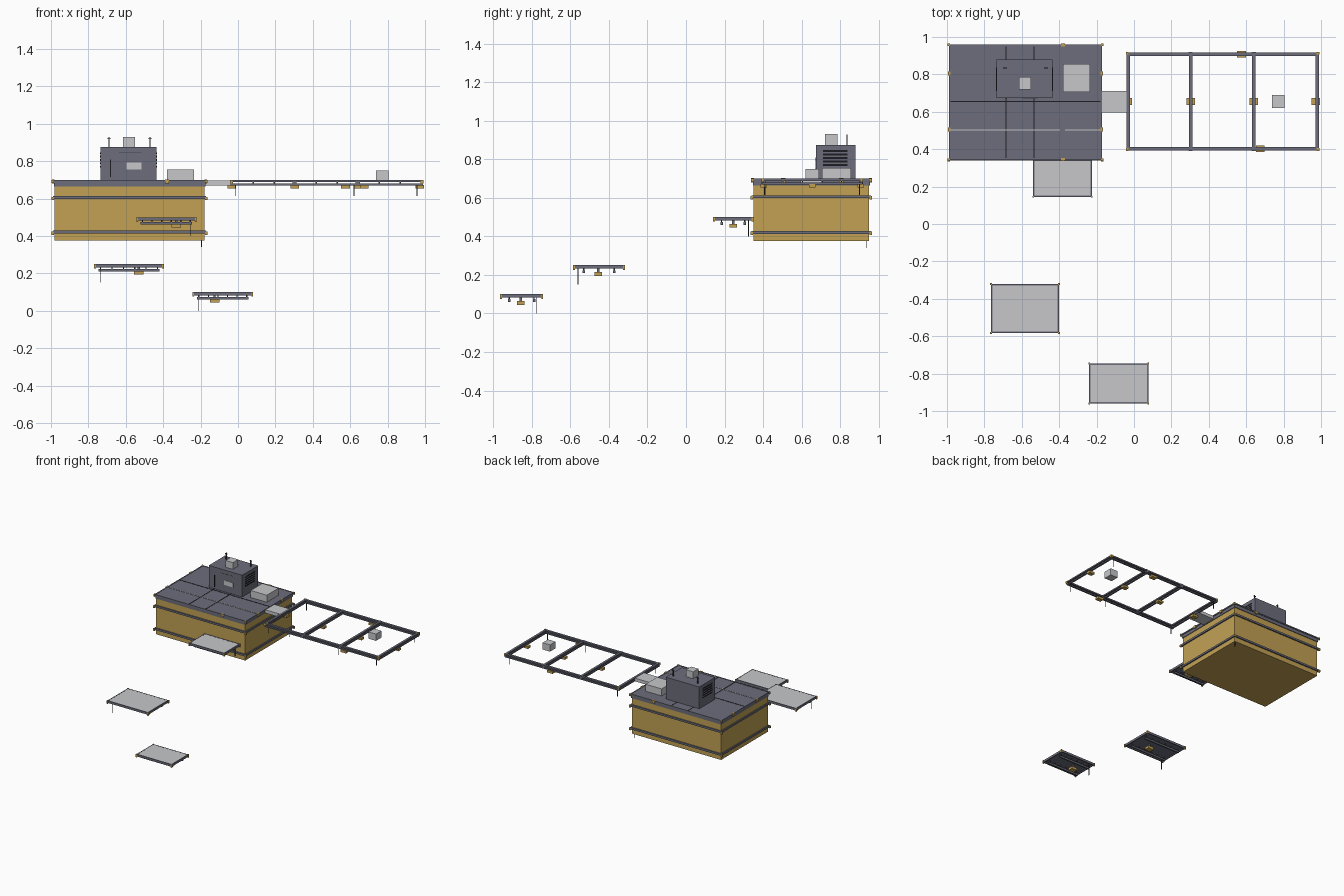
import bpy, bmesh
from mathutils import Vector


def material(name, rgb):
    m = bpy.data.materials.new(name)
    m.diffuse_color = (*rgb, 1)
    return m


OCHRE = material("ochre", (0.54, 0.355, 0.088))
SLATE = material("slate", (0.15, 0.153, 0.198))
DARK = material("dark steel", (0.05, 0.052, 0.065))
GREY = material("light grey", (0.57, 0.575, 0.595))
BLACK = material("black", (0.012, 0.012, 0.016))


def boxes(name, mat, items):
    """One object from boxes given as (x0, x1, y0, y1, z0, z1)."""
    bm = bmesh.new()
    for x0, x1, y0, y1, z0, z1 in items:
        r = bmesh.ops.create_cube(bm, size=1)
        bmesh.ops.scale(bm, vec=(x1 - x0, y1 - y0, z1 - z0), verts=r["verts"])
        bmesh.ops.translate(bm, verts=r["verts"],
                            vec=Vector((x0 + x1, y0 + y1, z0 + z1)) / 2)
    me = bpy.data.meshes.new(name)
    bm.to_mesh(me)
    bm.free()
    me.materials.append(mat)
    ob = bpy.data.objects.new(name, me)
    bpy.context.collection.objects.link(ob)
    return ob


def around(x, y, z0, z1, sx, sy=None):
    sy = sx if sy is None else sy
    return (x - sx / 2, x + sx / 2, y - sy / 2, y + sy / 2, z0, z1)


def ring(x0, x1, y0, y1, z0, z1, w):
    """Four beams forming a rectangular frame."""
    return [(x0, x1, y0, y0 + w, z0, z1), (x0, x1, y1 - w, y1, z0, z1),
            (x0, x0 + w, y0 + w, y1 - w, z0, z1),
            (x1 - w, x1, y0 + w, y1 - w, z0, z1)]


def corners(x0, x1, y0, y1, z0, z1, s):
    return [around(x, y, z0, z1, s) for x in (x0, x1) for y in (y0, y1)]


# Main hull with wrapping bands
boxes("hull", OCHRE, [(-0.98, -0.18, 0.35, 0.95, 0.375, 0.67)])
for label, z in (("lower", 0.42), ("upper", 0.605)):
    boxes(label + "_band", SLATE, ring(-0.99, -0.17, 0.34, 0.96, z - 0.007, z + 0.008, 0.014))
    boxes(label + "_band_corners", OCHRE,
          corners(-0.991, -0.169, 0.341, 0.959, z - 0.014, z + 0.004, 0.013))
boxes("hull_probe", DARK, [around(-0.195, 0.935, 0.34, 0.38, 0.004)])

# Roof slab, edging, seams and fittings
boxes("roof", SLATE, [(-0.985, -0.175, 0.347, 0.955, 0.665, 0.698)])
boxes("roof_edging", SLATE, ring(-0.99, -0.17, 0.342, 0.96, 0.69, 0.7, 0.008))
boxes("roof_corners", OCHRE, corners(-0.99, -0.17, 0.343, 0.959, 0.682, 0.7005, 0.012))
boxes("roof_seams", BLACK, [(x - 0.002, x + 0.002, 0.352, 0.95, 0.697, 0.7) for x in (-0.685, -0.535)]
      + [(-0.98, -0.18, 0.653, 0.657, 0.697, 0.7)])
boxes("roof_light_strip", GREY, [(-0.98, -0.395, 0.499, 0.504, 0.697, 0.7005),
                                 (-0.37, -0.18, 0.499, 0.504, 0.697, 0.7005)])
boxes("roof_fittings", OCHRE,
      [around(x, y, 0.68, 0.702, 0.014, 0.022) for x in (-0.988, -0.172) for y in (0.505, 0.805)]
      + [around(-0.38, y, 0.68, 0.702, 0.022, 0.014) for y in (0.345, 0.957)])

# Cabin with front panel, louvres on both sides and masts
boxes("cabin", SLATE, [(-0.735, -0.435, 0.675, 0.88, 0.698, 0.875)])
boxes("cabin_panel", GREY, [(-0.595, -0.515, 0.672, 0.676, 0.755, 0.792)])
boxes("cabin_handle", BLACK, [(-0.684, -0.68, 0.672, 0.676, 0.715, 0.81)])
boxes("cabin_front_seam", DARK, [(-0.635, -0.515, 0.674, 0.676, 0.843, 0.845)])
for label, x in (("left", -0.735), ("right", -0.435)):
    boxes(label + "_louvres", BLACK,
          [(x - 0.0015, x + 0.0015, 0.712, 0.838, 0.766 + i * 0.018, 0.775 + i * 0.018)
           for i in range(5)])
boxes("cabin_top_box", GREY, [(-0.615, -0.55, 0.72, 0.787, 0.875, 0.93)])
boxes("masts", DARK, [around(x, 0.835, 0.87, 0.928, 0.006) for x in (-0.69, -0.47)]
      + [around(x, 0.835, 0.918, 0.922, 0.02, 0.006) for x in (-0.69, -0.47)])

# Roof crate and gangway
boxes("roof_crate", GREY, [(-0.38, -0.235, 0.705, 0.855, 0.698, 0.755)])
boxes("gangway", GREY, [(-0.18, -0.03, 0.595, 0.71, 0.67, 0.696)])

# Open boom frame: two chords joined by stubs, with cross beams
CROSS = (-0.031, 0.303, 0.64, 0.979)
for label, z0, z1, w in (("upper", 0.688, 0.699, 0.018), ("lower", 0.67, 0.68, 0.014)):
    boxes("boom_%s_chord" % label, SLATE,
          [(-0.04, 0.988, y - w / 2, y + w / 2, z0, z1) for y in (0.402, 0.908)]
          + [(x - w / 2, x + w / 2, 0.402 + w / 2, 0.908 - w / 2, z0, z1) for x in CROSS])
boxes("boom_stubs", DARK,
      [around(-0.03 + i * 1.009 / 9, y, 0.679, 0.689, 0.007) for i in range(10) for y in (0.402, 0.908)]
      + [around(x, 0.402 + i * 0.1012, 0.679, 0.689, 0.007) for x in CROSS for i in range(1, 5)])
boxes("boom_joints", SLATE, [around(x, y, 0.672, 0.7, 0.022) for x in CROSS[1:3] for y in (0.402, 0.908)])
boxes("boom_end_fittings", OCHRE,
      corners(-0.036, 0.984, 0.398, 0.912, 0.681, 0.7005, 0.014))
boxes("boom_pads", OCHRE,
      [around(x, 0.655, 0.654, 0.672, 0.045, 0.035)
       for x in (-0.033, 0.303, 0.64, 0.971)]
      + [around(x, y, 0.654, 0.672, 0.048, 0.035) for x, y in ((0.575, 0.907), (0.675, 0.403))])
boxes("boom_hangers", DARK, [around(x, y, 0.615, 0.675, 0.004)
                             for x, y in ((-0.015, 0.41), (-0.015, 0.9), (0.62, 0.407),
                                          (0.957, 0.41), (0.957, 0.9))])
boxes("boom_crate", GREY, [(0.738, 0.805, 0.62, 0.69, 0.695, 0.75)])


# Platforms with grey deck plate, joists, pad and hanging leg
def platform(name, x0, x1, y0, y1, top, pad, leg):
    boxes(name + "_frame", SLATE, ring(x0, x1, y0, y1, top - 0.018, top, 0.008))
    boxes(name + "_corners", OCHRE,
          corners(x0 + 0.001, x1 - 0.001, y0 + 0.001, y1 - 0.001, top - 0.024, top + 0.0005, 0.01))
    boxes(name + "_underdeck", SLATE, [(x0 + 0.007, x1 - 0.007, y0 + 0.007, y1 - 0.007, top - 0.01, top - 0.004)])
    boxes(name + "_deck_plate", GREY, [(x0 + 0.008, x1 - 0.008, y0 + 0.008, y1 - 0.008, top - 0.005, top - 0.0005)])
    yc, d = (y0 + y1) / 2, (y1 - y0) * 0.3
    boxes(name + "_joists", SLATE, [(x0 + 0.02, x1 - 0.02, y - 0.006, y + 0.006, top - 0.04, top - 0.026)
                                    for y in (yc - d, yc + d)])
    boxes(name + "_hangers", DARK,
          [around(x0 + 0.03 + i * (x1 - x0 - 0.06) / 5, y, top - 0.028, top - 0.008, 0.006)
           for i in range(6) for y in (yc - d, yc + d)])
    boxes(name + "_pad", OCHRE, [around(*pad, top - 0.055, top - 0.035, 0.05, 0.04)])
    boxes(name + "_pad_stem", SLATE, [around(*pad, top - 0.036, top - 0.008, 0.012)])
    boxes(name + "_leg", DARK, [around(*leg, top - 0.1, top - 0.008, 0.004)])


platform("upper_platform", -0.54, -0.225, 0.145, 0.345, 0.5, (-0.33, 0.245), (-0.255, 0.325))
platform("middle_platform", -0.765, -0.4, -0.583, -0.32, 0.25, (-0.53, -0.455), (-0.737, -0.56))
platform("lower_platform", -0.24, 0.077, -0.96, -0.745, 0.1, (-0.125, -0.857), (-0.213, -0.775))
